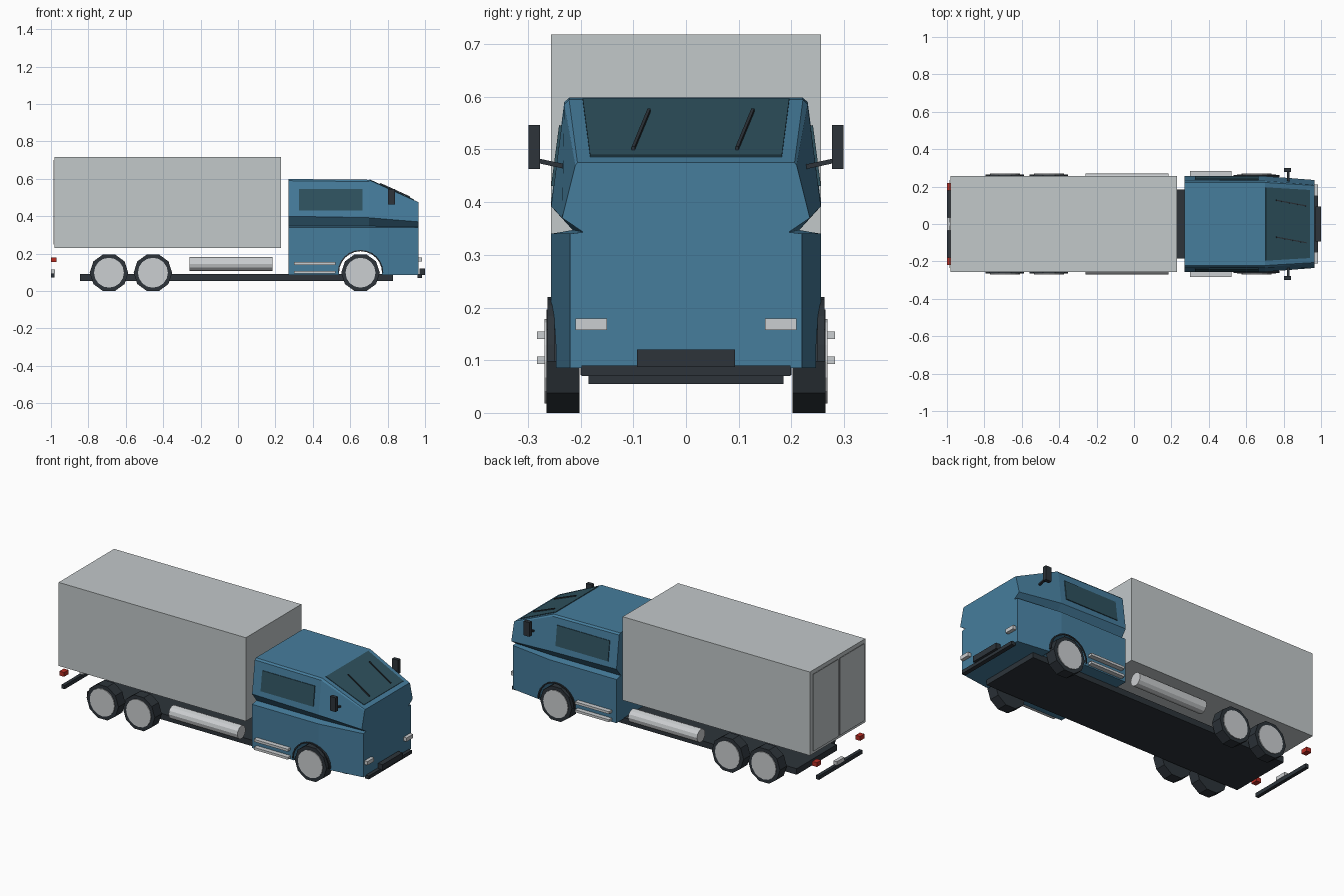
import bpy, bmesh, math
from mathutils import Vector

if "Cube" in bpy.data.objects:
    bpy.data.objects.remove(bpy.data.objects["Cube"])


def material(name, rgb):
    m = bpy.data.materials.new(name)
    m.diffuse_color = (*rgb, 1)
    m.use_nodes = True
    m.node_tree.nodes["Principled BSDF"].inputs["Base Color"].default_value = m.diffuse_color
    return m


BLUE = material("cab blue", (0.061, 0.205, 0.335))
GREY = material("cargo grey", (0.54, 0.58, 0.59))
LIGHT = material("light metal", (0.60, 0.62, 0.635))
DARK = material("dark rubber", (0.026, 0.034, 0.042))
GLASS = material("tinted glass", (0.028, 0.084, 0.114))
RED = material("tail red", (0.48, 0.026, 0.017))


def mesh_object(name, verts, faces, mat):
    bm = bmesh.new()
    vs = [bm.verts.new(v) for v in verts]
    for f in faces:
        bm.faces.new([vs[i] for i in f])
    bmesh.ops.recalc_face_normals(bm, faces=bm.faces)
    me = bpy.data.meshes.new(name)
    bm.to_mesh(me)
    bm.free()
    me.materials.append(mat)
    ob = bpy.data.objects.new(name, me)
    bpy.context.collection.objects.link(ob)
    return ob


def prism(name, pts, vec, mat, mirror=False):
    """Sweep a polygon along a vector, optionally repeated on the other side."""
    n = len(pts)
    verts = [Vector(p) for p in pts] + [Vector(p) + Vector(vec) for p in pts]
    faces = [list(range(n)), list(range(n, 2 * n))]
    faces += [(i, (i + 1) % n, (i + 1) % n + n, i + n) for i in range(n)]
    ob = mesh_object(name, verts, faces, mat)
    if mirror:
        mesh_object(name + "_far", [(v.x, -v.y, v.z) for v in verts], faces, mat)
    return ob


def box(name, x, y, z, mat, mirror=False):
    pts = [(x[0], y[0], z[0]), (x[1], y[0], z[0]), (x[1], y[1], z[0]), (x[0], y[1], z[0])]
    return prism(name, pts, (0, 0, z[1] - z[0]), mat, mirror)


def circle_xz(cx, y, cz, r, n):
    return [(cx + r * math.cos(2 * math.pi * i / n), y,
             cz + r * math.sin(2 * math.pi * i / n)) for i in range(n)]


# Cargo box, rear doors and chassis
box("cargo_box", (-0.98, 0.23), (-0.256, 0.256), (0.23, 0.718), GREY)
box("rear_door", (-0.99, -0.986), (0.008, 0.235), (0.25, 0.70), GREY, True)
box("chassis", (-0.845, 0.83), (-0.185, 0.185), (0.055, 0.09), DARK)

# Cab: half sections (y, z) lofted along x, with a groove below the windows
rear = [(0.256, 0.085), (0.256, 0.34), (0.215, 0.347), (0.256, 0.40), (0.231, 0.590), (0.221, 0.599)]
mid = [(0.256, 0.085), (0.256, 0.34), (0.215, 0.347), (0.256, 0.392), (0.231, 0.585), (0.222, 0.595)]
nose = [(0.220, 0.085), (0.220, 0.34), (0.195, 0.343), (0.235, 0.37), (0.210, 0.470), (0.206, 0.475)]
verts, faces, N = [], [], 12
for x, half in ((0.27, rear), (0.70, mid), (0.965, nose)):
    verts += [(x, y, z) for y, z in half] + [(x, -y, z) for y, z in reversed(half)]
for s in range(2):
    for i in range(N):
        j = (i + 1) % N
        faces.append((s * N + i, s * N + j, s * N + N + j, s * N + N + i))
for base in (0, 2 * N):
    faces += [(base + i, base + i + 1, base + 10 - i, base + 11 - i) for i in range(5)]
cab = mesh_object("cab", verts, faces, BLUE)

# Wheel arch cut right through the cab
WX, WZ = 0.655, 0.098
cutter = prism("arch_cutter", circle_xz(WX, -0.4, WZ, 0.115, 24), (0, 0.8, 0), BLUE)
cutter.hide_render = True
mod = cab.modifiers.new("arch", 'BOOLEAN')
mod.operation, mod.solver, mod.object = 'DIFFERENCE', 'EXACT', cutter
bpy.context.view_layer.objects.active = cab
bpy.ops.object.modifier_apply(modifier="arch")
bpy.data.objects.remove(cutter)

# Thin arch trim
arc = [math.pi * i / 12 for i in range(13)]
ring = [(WX + r * math.cos(a), 0.25, WZ + r * math.sin(a))
        for r, seq in ((0.122, arc), (0.115, arc[::-1])) for a in seq]
prism("arch_trim", ring, (0, 0.013, 0), DARK, True)

# Wheels
for name, x in (("front", WX), ("middle", -0.455), ("rear", -0.69)):
    prism(name + "_tyre", circle_xz(x, 0.202, WZ, 0.103, 10), (0, 0.063, 0), DARK, True)
    prism(name + "_hub", circle_xz(x, 0.21, WZ, 0.08, 16), (0, 0.059, 0), LIGHT, True)

# Fuel tanks and side steps
tank = [(-0.26, 0.232 + 0.038 * math.cos(math.pi * i / 6),
         0.145 + 0.038 * math.sin(math.pi * i / 6)) for i in range(12)]
prism("fuel_tank", tank, (0.445, 0, 0), LIGHT, True)
for name, z in (("upper_step", 0.147), ("lower_step", 0.10)):
    box(name, (0.30, 0.52), (0.25, 0.283), (z - 0.007, z + 0.007), LIGHT, True)


# Windows
def side_y(z):
    return 0.256 - (z - 0.40) * 0.025 / 0.19


def shield_z(x):
    return 0.595 - (x - 0.70) * 0.12 / 0.265


prism("side_window", [(x, side_y(z) - 0.003, z) for x, z in
                      ((0.325, 0.43), (0.665, 0.43), (0.665, 0.545), (0.325, 0.545))],
      (0, 0.007, 0.001), GLASS, True)
prism("windscreen", [(x, y, shield_z(x) - 0.002) for x, y in
                     ((0.703, -0.196), (0.94, -0.182), (0.94, 0.182), (0.703, 0.196))],
      (0.002, 0, 0.005), GLASS)

# Wipers
for name, y0, y1 in (("near_wiper", -0.07, -0.10), ("far_wiper", 0.127, 0.097)):
    prism(name, [(x, y + d, shield_z(x) + 0.004) for x, y, d in
                 ((0.76, y0, -0.003), (0.92, y1, -0.003), (0.92, y1, 0.003), (0.76, y0, 0.003))],
          (0.001, 0, 0.006), DARK)

# Mirrors on angled arms
box("mirror", (0.803, 0.840), (0.277, 0.299), (0.463, 0.546), DARK, True)
prism("mirror_arm", [(0.819, 0.215, 0.460), (0.831, 0.215, 0.460),
                     (0.831, 0.215, 0.469), (0.819, 0.215, 0.469)],
      (0, 0.066, 0.014), DARK, True)

# Front lights and bumper
box("headlight", (0.955, 0.985), (0.15, 0.21), (0.157, 0.179), LIGHT, True)
box("front_bumper", (0.96, 0.985), (-0.198, 0.198), (0.07, 0.09), DARK)
box("front_plate", (0.97, 1.0), (-0.093, 0.093), (0.087, 0.12), DARK)

# Rear lights and bumper
box("tail_light", (-1.0, -0.97), (0.18, 0.22), (0.155, 0.18), RED, True)
box("rear_bumper", (-1.0, -0.98), (-0.20, 0.20), (0.072, 0.094), DARK)
box("rear_plate", (-1.0, -0.978), (-0.035, 0.035), (0.094, 0.115), LIGHT)
